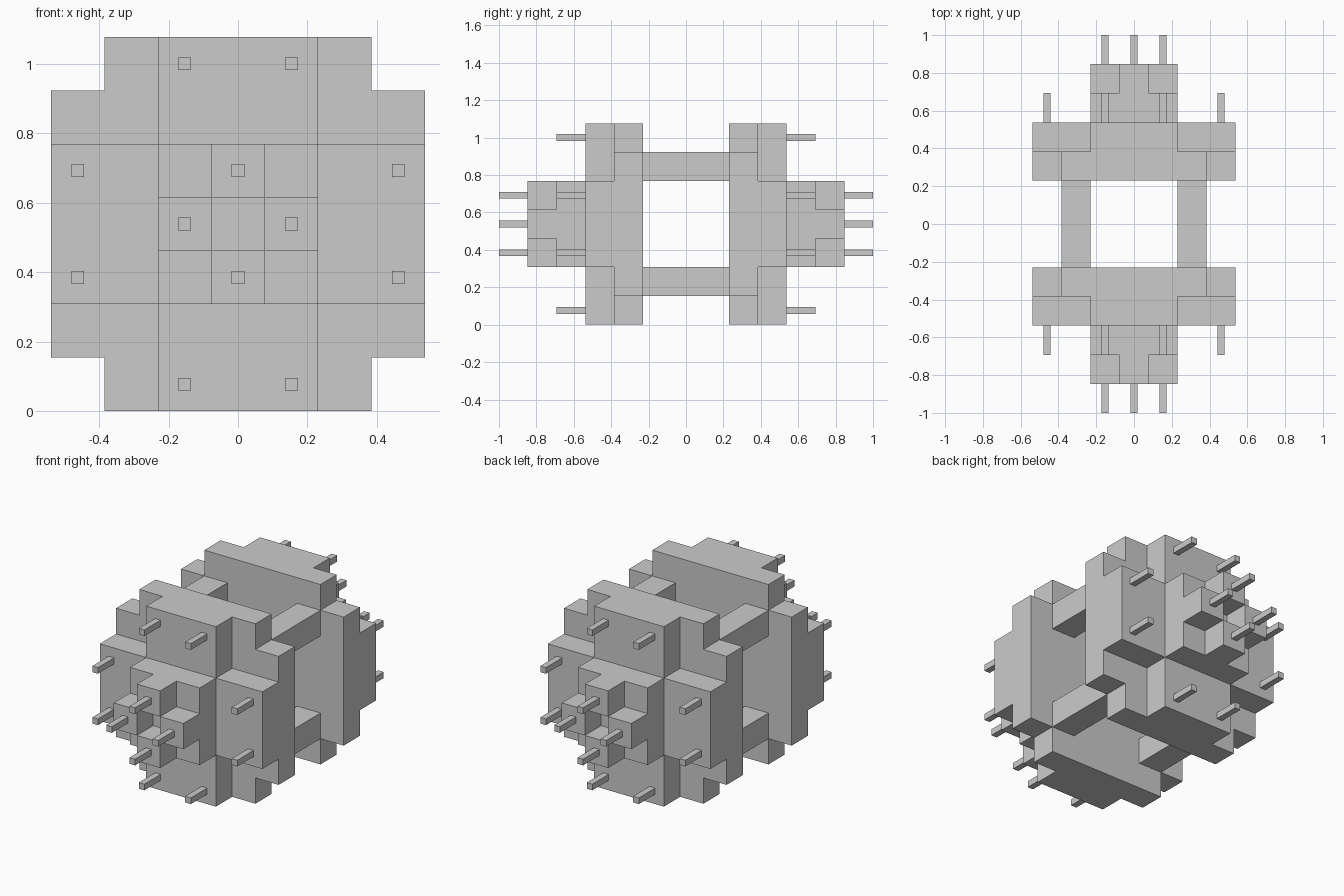
import bpy, bmesh

if "Cube" in bpy.data.objects:
    bpy.data.objects.remove(bpy.data.objects["Cube"])

U = 2 / 13          # one grid cell of the model
CZ = 3.5 * U        # height of the centre axis


def prism(name, outline, y0, y1):
    """Extrude an (x, z) outline, in cells about the centre axis, from y0 to y1."""
    bm = bmesh.new()
    verts = [bm.verts.new((x * U, y0 * U, CZ + z * U)) for x, z in outline]
    face = bm.faces.new(verts)
    new = bmesh.ops.extrude_face_region(bm, geom=[face])["geom"]
    moved = [v for v in new if isinstance(v, bmesh.types.BMVert)]
    bmesh.ops.translate(bm, verts=moved, vec=(0, (y1 - y0) * U, 0))
    bmesh.ops.recalc_face_normals(bm, faces=bm.faces)
    mesh = bpy.data.meshes.new(name)
    bm.to_mesh(mesh)
    bm.free()
    obj = bpy.data.objects.new(name, mesh)
    bpy.context.collection.objects.link(obj)
    return obj


def square(cx, cz, half):
    return [(cx - half, cz - half), (cx + half, cz - half),
            (cx + half, cz + half), (cx - half, cz + half)]


def cross(w, r):
    """Plus shape with arm half-width w and reach r."""
    return [(-w, -r), (w, -r), (w, -w), (r, -w), (r, w), (w, w),
            (w, r), (-w, r), (-w, w), (-r, w), (-r, -w), (-w, -w)]


for s, side in ((-1, "front"), (1, "back")):
    # stepped body, from the inside outwards
    prism(f"{side}_inner_slab", cross(2.5, 3.5), s * 1.5, s * 2.5)
    prism(f"{side}_cross_slab", cross(1.5, 3.5), s * 2.5, s * 3.5)
    prism(f"{side}_cap_base", square(0, 0, 1.5), s * 3.5, s * 4.5)

    # four blocks around a recessed centre, each with a peg
    for x, z in ((1, 0), (0, 1), (-1, 0), (0, -1)):
        prism(f"{side}_cap_block", square(x, z, 0.5), s * 4.5, s * 5.5)
        prism(f"{side}_cap_peg", square(x, z, 0.12), s * 5.5, s * 6.5)

    # two pegs on every arm of the cross slab
    for a in (-1, 1):
        for b in (-3, 3):
            for x, z in ((a, b), (b, a)):
                prism(f"{side}_arm_peg", square(x, z, 0.12), s * 3.5, s * 4.5)

# four bars joining the two halves
for x in (-2, 2):
    for z in (-2, 2):
        prism("connecting_bar", square(x, z, 0.5), -1.5, 1.5)
